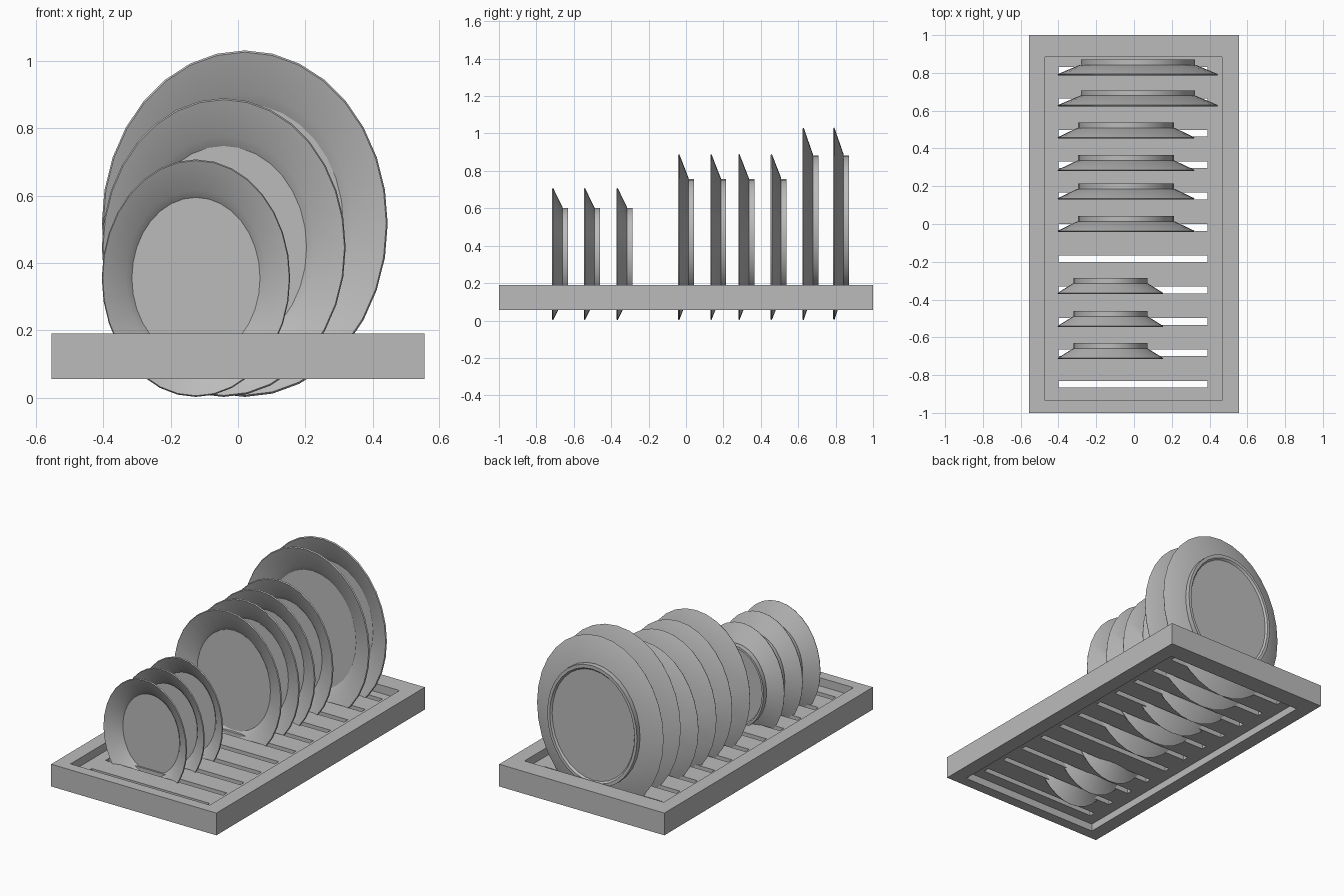
import bpy
import bmesh
import math
from mathutils import Matrix, Vector

cube = bpy.data.objects.get("Cube")
if cube:
    bpy.data.objects.remove(cube, do_unlink=True)

gray = bpy.data.materials.new("light gray")
gray.use_nodes = True
gray.diffuse_color = (0.5, 0.5, 0.5, 1)
gray.node_tree.nodes["Principled BSDF"].inputs["Base Color"].default_value = gray.diffuse_color


def finish(bm, name):
    """Turn a bmesh into a named object."""
    bmesh.ops.recalc_face_normals(bm, faces=bm.faces)
    mesh = bpy.data.meshes.new(name)
    bm.to_mesh(mesh)
    bm.free()
    mesh.materials.append(gray)
    obj = bpy.data.objects.new(name, mesh)
    bpy.context.collection.objects.link(obj)
    return obj


def slab(name, xs, ys, z0, z1, is_hole):
    """Flat board on a grid of cells, leaving out the cells that are holes."""
    bm = bmesh.new()
    grid = [[bm.verts.new((x, y, z0)) for y in ys] for x in xs]
    for i in range(len(xs) - 1):
        for j in range(len(ys) - 1):
            if not is_hole(i, j):
                bm.faces.new((grid[i][j], grid[i + 1][j],
                              grid[i + 1][j + 1], grid[i][j + 1]))
    ext = bmesh.ops.extrude_face_region(bm, geom=bm.faces[:], use_keep_orig=True)
    top = [v for v in ext["geom"] if isinstance(v, bmesh.types.BMVert)]
    bmesh.ops.translate(bm, verts=top, vec=(0, 0, z1 - z0))
    return finish(bm, name)


# Outer frame
left, right, front, back = -0.47, 0.465, -0.935, 0.885
slab("rack_frame", [-0.555, left, right, 0.555], [-1, front, back, 1],
     0.055, 0.19, lambda i, j: i == 1 and j == 1)

# Recessed panel with evenly spaced slots
slot_edges = [-0.848 + 0.166 * k + s for k in range(11) for s in (-0.018, 0.018)]
slab("slotted_panel", [left, -0.4, 0.39, right], [front] + slot_edges + [back],
     0.10, 0.14, lambda i, j: i == 1 and j % 2 == 1)


def plate(name, y, x_min, x_max, height, foot):
    """Oval plate standing on edge, its hollow side to the front."""
    # (radius as a share of the rim, depth behind the rim)
    profile = [(0, 0.062), (foot - 0.02, 0.062), (foot + 0.045, 0.042),
               (0.99, 0), (1, 0.006), (foot + 0.01, 0.056), (foot, 0.056),
               (foot, 0.085), (foot - 0.04, 0.085), (foot - 0.06, 0.074), (0, 0.074)]
    bm = bmesh.new()
    verts = [bm.verts.new((r, d, 0)) for r, d in profile]
    edges = [bm.edges.new(pair) for pair in zip(verts, verts[1:])]
    bmesh.ops.spin(bm, geom=verts + edges, cent=(0, 0, 0), axis=(0, 1, 0),
                   angle=math.tau, steps=32)
    bmesh.ops.remove_doubles(bm, verts=bm.verts, dist=0.0005)
    size = Vector(((x_max - x_min) / 2, 1, height / 2))
    bmesh.ops.transform(bm, verts=bm.verts, matrix=Matrix.Diagonal(size).to_4x4())
    obj = finish(bm, name)
    obj.location = ((x_min + x_max) / 2, y, height / 2 + 0.002)
    bpy.ops.object.select_all(action="DESELECT")
    obj.select_set(True)
    bpy.context.view_layer.objects.active = obj
    bpy.ops.object.shade_smooth_by_angle(angle=math.radians(25))


# Three sizes of plate, all lined up on the same side
sizes = {
    "small": ((-0.716, -0.546, -0.371), 0.155, 0.706, 0.70),
    "medium": ((-0.042, 0.13, 0.28, 0.453), 0.32, 0.888, 0.70),
    "large": ((0.623, 0.787), 0.445, 1.03, 0.71),
}
for label, (rows, x_max, height, foot) in sizes.items():
    for n, y in enumerate(rows, 1):
        plate(f"{label}_plate_{n}", y, -0.405, x_max, height, foot)
